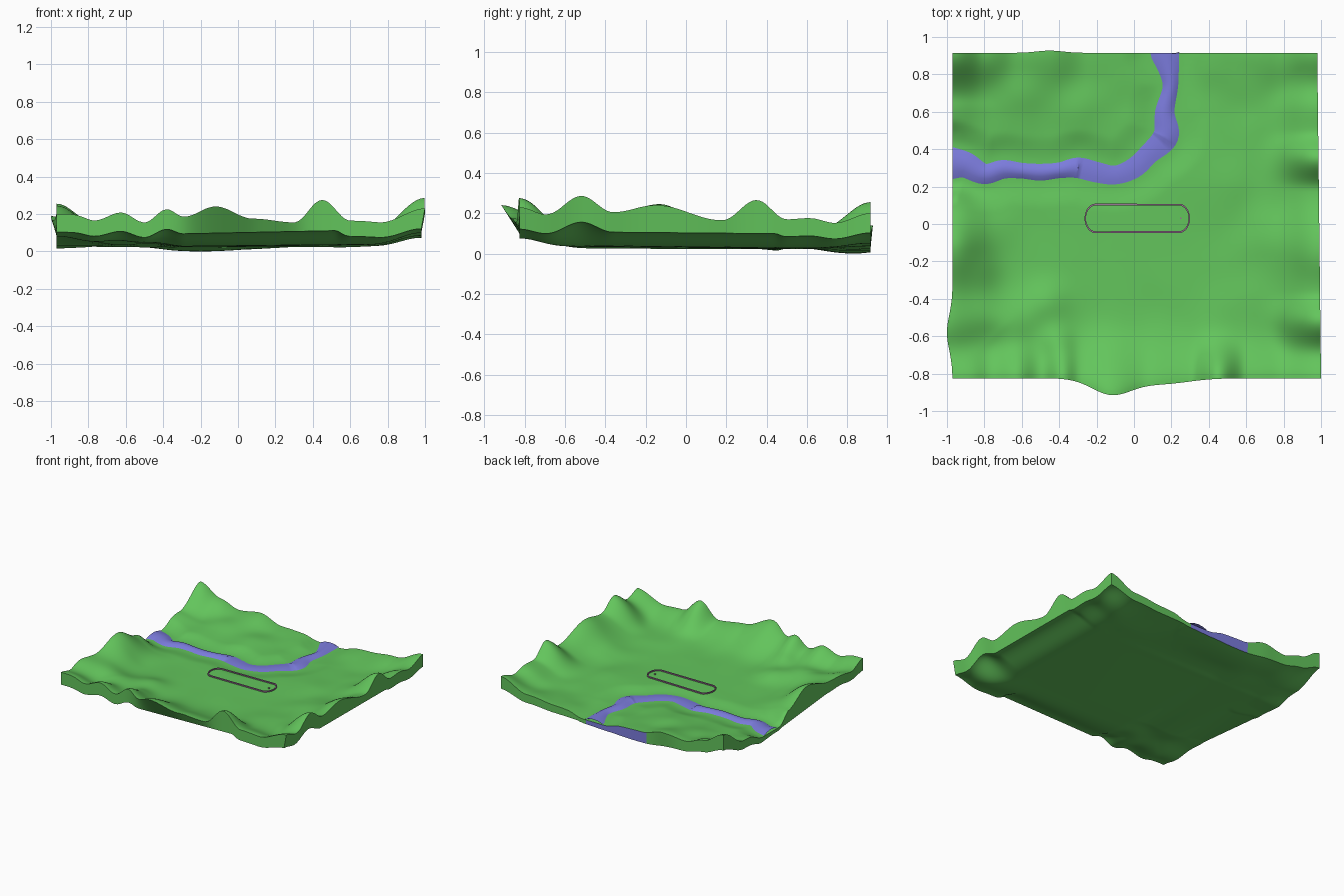
import bpy, bmesh
from math import exp, cos, pi, radians
from mathutils import Vector, noise, kdtree

if "Cube" in bpy.data.objects:
    bpy.data.objects.remove(bpy.data.objects["Cube"])

X0, X1, Y0, Y1 = -0.97, 0.98, -0.825, 0.915
XA, XB, YA, YB = -0.3, 0.53, -0.37, 0.45   # middle part of each side
BASE, RIVER = 0.07, 0.054


def material(name, rgb):
    m = bpy.data.materials.new(name)
    m.use_nodes = True
    m.diffuse_color = (*rgb, 1)
    m.node_tree.nodes["Principled BSDF"].inputs["Base Color"].default_value = (*rgb, 1)
    return m


grass = material("grass_green", (0.125, 0.56, 0.107))
water = material("water_blue", (0.2, 0.2, 0.72))
mauve = material("track_mauve", (0.32, 0.17, 0.3))


def ease(points, s):
    """Smooth height along a list of (position, height) points."""
    if s <= points[0][0]:
        return points[0][1]
    for (a, p), (b, q) in zip(points, points[1:]):
        if s <= b:
            return p + (q - p) * (0.5 - 0.5 * cos(pi * (s - a) / (b - a)))
    return points[-1][1]


def hump(d, r):
    return exp(-(d / r) ** 2)


# Rim heights along each side
FRONT = [(-.97, .2), (-.87, .22), (-.76, .18), (-.63, .21), (-.5, .155), (-.38, .225),
         (-.29, .185), (-.12, .24), (.08, .175), (.3, .155), (.45, .275), (.6, .165),
         (.75, .165), (.98, .23)]
BACK = [(-.97, .255), (-.8, .18), (-.63, .12), (-.45, .14), (-.25, .09), (.2, .07),
        (.5, .095), (.75, .12), (.98, .2)]
RIGHT = [(-.83, .23), (-.72, .21), (-.53, .295), (-.36, .205), (-.15, .24), (.18, .165),
         (.35, .265), (.5, .17), (.63, .18), (.74, .165), (.92, .2)]
LEFT = [(-.83, .2), (-.7, .18), (-.56, .195), (-.4, .18), (-.13, .245), (.12, .14),
        (.3, .07), (.45, .09), (.65, .12), (.92, .255)]
# Small inner hills: x, y, height, radius
HILLS = [(-.47, -.42, .04, .12), (-.64, -.54, .045, .13), (-.42, -.64, .04, .1),
         (-.82, -.48, .05, .14), (-.85, -.27, .03, .12), (.6, -.45, .02, .2),
         (-.6, .7, .03, .15), (-.3, .6, .02, .15), (.45, .25, .015, .2),
         (.75, -.1, .02, .2)]

# River centre line: x, y, half width
COURSE = [(-.97, .325, .085), (-.9, .315, .07), (-.8, .268, .055), (-.7, .292, .05),
          (-.6, .285, .042), (-.5, .277, .045), (-.4, .287, .042), (-.3, .3, .055),
          (-.2, .277, .055), (-.1, .262, .05), (0, .3, .055), (.08, .375, .055),
          (.17, .47, .068), (.165, .6, .052), (.195, .75, .042), (.165, .915, .078)]


def spline(a, b, c, d, t):
    return b + (c - a) * t / 2 + (a - 2.5 * b + 2 * c - d / 2) * t * t \
        + (1.5 * (b - c) + (d - a) / 2) * t ** 3


course = [Vector(p) for p in COURSE]
ext = [course[0]] + course + [course[-1]]
path = [spline(*ext[i:i + 4], k / 8) for i in range(len(course) - 1) for k in range(8)]
path.append(course[-1])
tree = kdtree.KDTree(len(path))
for i, p in enumerate(path):
    tree.insert((p.x, p.y, 0), i)
tree.balance()


def ground(x, y):
    """Terrain height: raised rim, inner hills and a carved river bed."""
    sides = [(y - Y0, ease(FRONT, x)), (Y1 - y, ease(BACK, x)),
             (X1 - x, ease(RIGHT, y)), (x - X0, ease(LEFT, y))]
    w = [hump(d, 0.17) for d, _ in sides]
    rim = sum(a * a * (s[1] - BASE) for a, s in zip(w, sides)) / (sum(w) + 1e-6)
    inner = 1 - max(w)
    z = BASE + rim + inner * sum(h * hump(((x - a) ** 2 + (y - b) ** 2) ** .5, r)
                                 for a, b, h, r in HILLS)
    rough = min(1, max(abs(x), abs(y)) ** 2)
    z += 0.022 * rough * inner * noise.noise(Vector((x * 5, y * 5, 0)))
    _, i, d = tree.find((x, y, 0))
    t = min(1, max(0, (d - path[i].z - .012) / 0.14))
    t = t * t * (3 - 2 * t)
    return RIVER + (z - RIVER) * t


def under(x, y):
    """Underside height: follows the corner hills, straight between them."""
    if XA < x < XB:
        t = (x - XA) / (XB - XA)
        return under(XA, y) * (1 - t) + under(XB, y) * t
    if YA < y < YB:
        t = (y - YA) / (YB - YA)
        return under(x, YA) * (1 - t) + under(x, YB) * t
    return 0.022 + 0.62 * (ground(x, y) - BASE)


def lean(x, y):
    """Sideways push of the rim, where it leans outwards."""
    dy = -(0.085 * hump(x + .12, .15) + .03 * hump(x - .15, .2)) * hump(y - Y0, .14)
    dy += 0.012 * hump(x + .45, .1) * hump(y - Y1, .1)
    dx = -0.03 * hump(y + .58, .13) * hump(x - X0, .1)
    dx += 0.02 * hump(x - X1, .1) * (Y1 - y) / (Y1 - Y0)
    return dx, dy


def finish(bm, name, mats):
    me = bpy.data.meshes.new(name)
    bm.to_mesh(me)
    bm.free()
    ob = bpy.data.objects.new(name, me)
    bpy.context.collection.objects.link(ob)
    for m in mats:
        me.materials.append(m)
    bpy.ops.object.select_all(action="DESELECT")
    ob.select_set(True)
    bpy.context.view_layer.objects.active = ob
    bpy.ops.object.shade_smooth_by_angle(angle=radians(40))


# Terrain block: top and underside grids joined by side walls
N = 110
bm = bmesh.new()
top = bmesh.ops.create_grid(bm, x_segments=N, y_segments=N, size=1)["verts"]
rim = [e for e in bm.edges if e.is_boundary]
low = bmesh.ops.create_grid(bm, x_segments=N, y_segments=N, size=1)["verts"]
pair = dict(zip(top, low))
for a, b in pair.items():
    x = X0 + (a.co.x + 1) / 2 * (X1 - X0)
    y = Y0 + (a.co.y + 1) / 2 * (Y1 - Y0)
    dx, dy = lean(x, y)
    z = ground(x, y)
    a.co = (x + dx, y + dy, z)
    # The underside dips to its lowest along the middle of the back
    dip = hump(x + .2, .4) * hump(y - .83, .2)
    b.co = (x, y, min(under(x, y), z - .025) * (1 - dip))
for e in rim:
    a, b = e.verts
    f = bm.faces.new((a, b, pair[b], pair[a]))
    c = f.calc_center_median()
    # Water shows on the back wall, from the middle section to the outlet
    if c.y > Y1 - .01 and XA < c.x < .24:
        f.material_index = 1
bmesh.ops.recalc_face_normals(bm, faces=bm.faces)
finish(bm, "terrain", [grass, water])


def upward(f):
    f.normal_update()
    if f.normal.z < 0:
        f.normal_flip()


# River: a crowned ribbon lying in its bed, flatter in the middle bend
bm = bmesh.new()
rows = []
for i, p in enumerate(path):
    t = path[min(i + 1, len(path) - 1)] - path[max(i - 1, 0)]
    side = Vector((-t.y, t.x, 0)).normalized()
    if i == 0:
        side = Vector((0, 1, 0))
    if i == len(path) - 1:
        side = Vector((-1, 0, 0))
    crown = .018 if p.x < XA or p.y > YB else .005
    rows.append([bm.verts.new(Vector((p.x, p.y, RIVER + .004 + crown * (1 - s * s)))
                              + side * p.z * s) for s in (-1, -.5, 0, .5, 1)])
for a, b in zip(rows, rows[1:]):
    for k in range(4):
        upward(bm.faces.new((a[k], a[k + 1], b[k + 1], b[k])))
finish(bm, "river", [water])


# Track: a thin raised stadium outline on the level ground
def stadium(bm, radius):
    ring = bmesh.ops.create_circle(bm, segments=32, radius=radius)["verts"]
    for v in ring:
        v.co.x = v.co.x * .75 + (.24 if v.co.x > 0 else -.205)
        v.co.y += .03
        v.co.z = ground(v.co.x, v.co.y) + .002
    return ring


bm = bmesh.new()
outer, inner = stadium(bm, .079), stadium(bm, .069)
for k in range(len(outer)):
    j = (k + 1) % len(outer)
    bm.faces.new((outer[k], outer[j], inner[j], inner[k]))
raised = bmesh.ops.extrude_face_region(bm, geom=bm.faces[:])["geom"]
bmesh.ops.translate(bm, vec=(0, 0, .009),
                    verts=[g for g in raised if isinstance(g, bmesh.types.BMVert)])
bmesh.ops.recalc_face_normals(bm, faces=bm.faces)
finish(bm, "track_outline", [mauve])

# Small marker beside the track's end
bpy.ops.mesh.primitive_cube_add(size=0.009, location=(.25, .03, ground(.25, .03) + .003))
marker = bpy.context.object
marker.name = "track_marker"
marker.data.materials.append(mauve)
